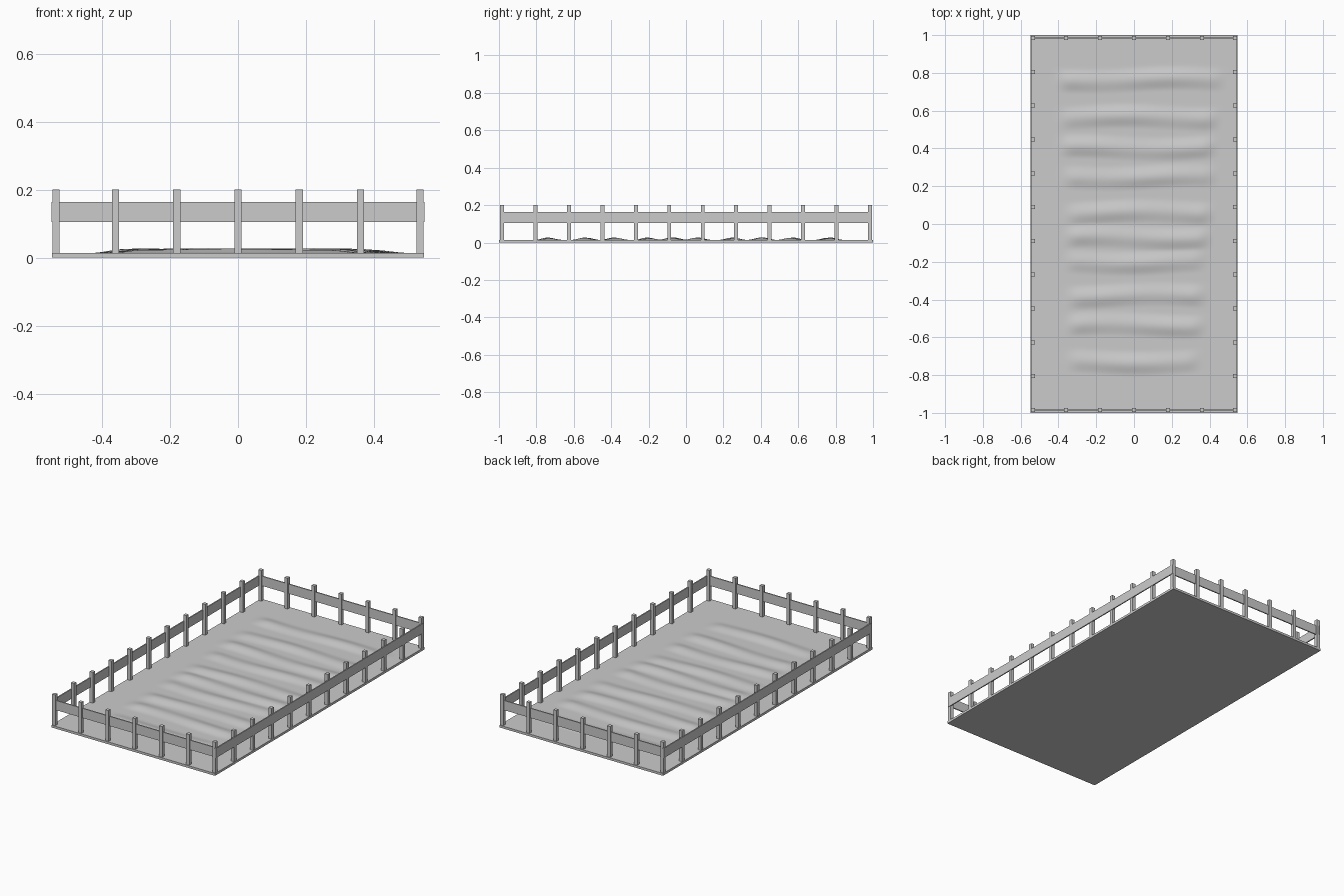
import bpy, bmesh, math
from mathutils import Vector

cube = bpy.data.objects.get("Cube")
if cube:
    bpy.data.objects.remove(cube, do_unlink=True)

grey = bpy.data.materials.new("plain grey")
grey.use_nodes = True
colour = (0.6, 0.6, 0.6, 1)
grey.diffuse_color = colour
grey.node_tree.nodes["Principled BSDF"].inputs["Base Color"].default_value = colour

HALF_X, HALF_Y, GROUND = 0.547, 1.0, 0.014


def finish(name, bm):
    mesh = bpy.data.meshes.new(name)
    bm.to_mesh(mesh)
    bm.free()
    mesh.materials.append(grey)
    obj = bpy.data.objects.new(name, mesh)
    bpy.context.collection.objects.link(obj)
    return obj


def box(name, centre, size):
    bm = bmesh.new()
    bmesh.ops.create_cube(bm, size=1)
    for v in bm.verts:
        v.co = Vector(centre) + v.co * Vector(size)
    return finish(name, bm)


# Ridges of soil: crest y, left end x, right end x
ridges = [(0.765, -0.43, 0.5), (0.565, -0.42, 0.47), (0.405, -0.42, 0.46),
          (0.25, -0.4, 0.46), (0.06, -0.39, 0.44), (-0.07, -0.39, 0.43),
          (-0.2, -0.39, 0.4), (-0.38, -0.38, 0.4), (-0.535, -0.38, 0.4),
          (-0.73, -0.38, 0.37)]


def fade(t):
    t = max(0, min(1, t))
    return t * t * (3 - 2 * t)


def soil_height(x, y):
    top = 0
    for i, (crest, x0, x1) in enumerate(ridges):
        wander = 0.009 * math.sin(7 * x + 1.9 * i)
        across = abs(y - crest - wander) / 0.07
        if across < 1:
            ends = fade((x - x0) / 0.1) * fade((x1 - x) / 0.1)
            lumps = 0.0105 + 0.002 * math.sin(11 * x + 2.3 * i)
            top = max(top, lumps * ends * (0.5 + 0.5 * math.cos(math.pi * across)))
    return GROUND + top


# Ground slab with the raised ridges on its top
bm = bmesh.new()
bmesh.ops.create_grid(bm, x_segments=60, y_segments=200, size=1)
for v in bm.verts:
    x, y = v.co.x * HALF_X, v.co.y * HALF_Y
    v.co = (x, y, soil_height(x, y))
rim = [e for e in bm.edges if e.is_boundary]
wall = bmesh.ops.extrude_edge_only(bm, edges=rim)["geom"]
for v in wall:
    if isinstance(v, bmesh.types.BMVert):
        v.co.z = 0
bmesh.ops.holes_fill(bm, edges=[e for e in bm.edges if e.is_boundary], sides=0)
bmesh.ops.recalc_face_normals(bm, faces=bm.faces)
ground = finish("ground", bm)
bpy.context.view_layer.objects.active = ground
ground.select_set(True)
bpy.ops.object.shade_smooth_by_angle(angle=math.radians(40))

# Fence posts around the edge
POST, HEIGHT = 0.021, 0.2
px, py = 0.535, 0.984
for side, label in ((-1, "right"), (1, "left")):
    for i in range(12):
        y = -py + i * 2 * py / 11
        box(f"{label}_post_{i + 1}", (side * px, y, HEIGHT / 2), (POST, POST, HEIGHT))
for side, label in ((-1, "front"), (1, "back")):
    for i in range(1, 6):
        box(f"{label}_post_{i}", ((i - 3) * 0.18, side * py, HEIGHT / 2),
            (POST, POST, HEIGHT))

# Rail boards: outside the posts on the long sides, behind them on the ends
RAIL_Z, RAIL_H, RAIL_T = 0.134, 0.058, 0.007
for side, label in ((-1, "right"), (1, "left")):
    box(f"{label}_rail", (side * (HALF_X - RAIL_T / 2 + 0.001), 0, RAIL_Z),
        (RAIL_T, 2 * HALF_Y - 0.01, RAIL_H))
for side, label in ((-1, "front"), (1, "back")):
    box(f"{label}_rail", (0, side * (py - 0.001), RAIL_Z), (2 * px, RAIL_T, RAIL_H))
